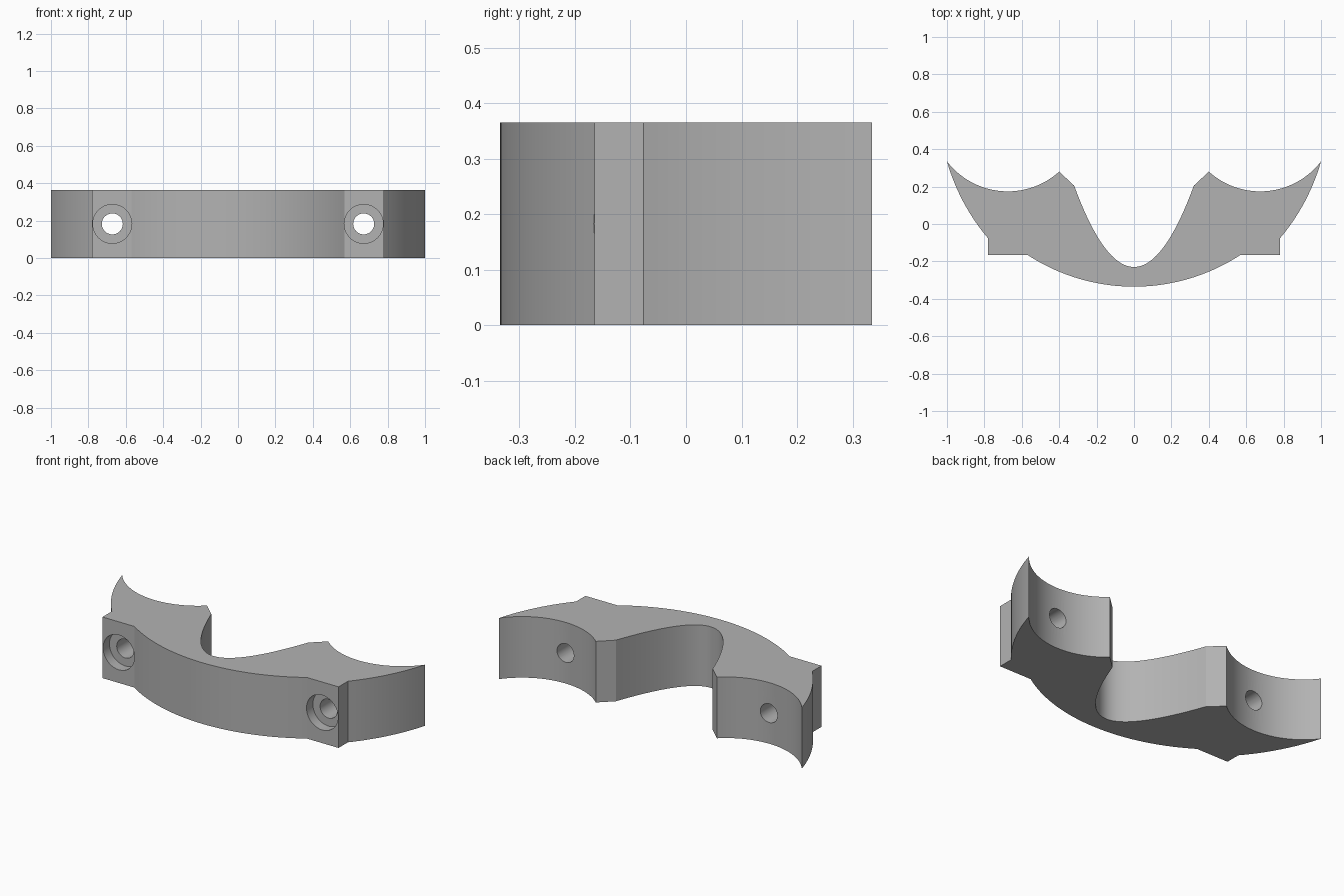
import bpy, bmesh
from math import atan2, cos, sin, hypot, radians
from mathutils import Matrix

cube = bpy.data.objects.get("Cube")
if cube:
    bpy.data.objects.remove(cube)

HEIGHT = 0.365
HOLE_X = 0.672

grey = bpy.data.materials.new("plain grey")
grey.use_nodes = True
colour = (0.45, 0.45, 0.45, 1)
grey.diffuse_color = colour
grey.node_tree.nodes["Principled BSDF"].inputs["Base Color"].default_value = colour


def arc(p, q, sag, n):
    """Points from p to q on an arc bulging by sag to the right of p->q."""
    dx, dy = q[0] - p[0], q[1] - p[1]
    chord = hypot(dx, dy)
    nx, ny = dy / chord, -dx / chord
    r = (chord ** 2 / 4 + sag ** 2) / (2 * sag)
    cx = (p[0] + q[0]) / 2 + nx * (sag - r)
    cy = (p[1] + q[1]) / 2 + ny * (sag - r)
    a = atan2(p[1] - cy, p[0] - cx)
    sweep = (atan2(q[1] - cy, q[0] - cx) - a + 9.42477796) % 6.28318531 - 3.14159265
    return [(cx + r * cos(a + sweep * i / n), cy + r * sin(a + sweep * i / n))
            for i in range(n + 1)]


# Half outline, counter-clockwise from the front centre to the notch centre
belly = arc((-0.57, -0.165), (0.57, -0.165), 0.17, 48)[24:]
wing = arc((0.78, -0.077), (1.0, 0.335), 0.025, 14)
saddle = arc((0.4, 0.28), (1.0, 0.335), 0.132, 32)[::-1]
notch = [(x, -0.23 + 4.25 * x * x) for x in (0.32 * (1 - i / 24) for i in range(25))]
half = belly + [(0.78, -0.165)] + wing + saddle[1:] + notch
outline = half + [(-x, y) for x, y in reversed(half[1:-1])]

# Extruded bracket body
bm = bmesh.new()
base = bm.faces.new([bm.verts.new((x, y, 0)) for x, y in outline])
top = bmesh.ops.extrude_face_region(bm, geom=[base])["geom"]
bmesh.ops.translate(bm, vec=(0, 0, HEIGHT),
                    verts=[v for v in top if isinstance(v, bmesh.types.BMVert)])
bmesh.ops.recalc_face_normals(bm, faces=bm.faces)
mesh = bpy.data.meshes.new("bracket_body")
bm.to_mesh(mesh)
bm.free()
body = bpy.data.objects.new("bracket_body", mesh)
bpy.context.collection.objects.link(body)


def drill(name, x, radius, y0, y1):
    """Cut a round hole along y between y0 and y1."""
    cb = bmesh.new()
    place = Matrix.Translation((x, (y0 + y1) / 2, HEIGHT / 2)) @ Matrix.Rotation(radians(90), 4, 'X')
    bmesh.ops.create_cone(cb, cap_ends=True, segments=48, radius1=radius,
                          radius2=radius, depth=y1 - y0, matrix=place)
    me = bpy.data.meshes.new(name)
    cb.to_mesh(me)
    cb.free()
    ob = bpy.data.objects.new(name, me)
    ob.hide_render = True
    bpy.context.collection.objects.link(ob)
    mod = body.modifiers.new(name, 'BOOLEAN')
    mod.operation = 'DIFFERENCE'
    mod.solver = 'EXACT'
    mod.object = ob
    return ob


# Through holes with counterbores in the front pads
cutters = []
for side in (-1, 1):
    cutters.append(drill("screw_hole_cutter", side * HOLE_X, 0.056, -0.5, 0.5))
    cutters.append(drill("counterbore_cutter", side * HOLE_X, 0.104, -0.5, -0.105))

# Bake the cuts, then shade with sharp edges kept
bpy.context.view_layer.update()
graph = bpy.context.evaluated_depsgraph_get()
cut_mesh = bpy.data.meshes.new_from_object(body.evaluated_get(graph))
body.modifiers.clear()
body.data = cut_mesh
for ob in cutters:
    bpy.data.objects.remove(ob)
body.data.materials.clear()
body.data.materials.append(grey)
for o in bpy.context.selected_objects:
    o.select_set(False)
body.select_set(True)
bpy.context.view_layer.objects.active = body
bpy.ops.object.shade_smooth_by_angle(angle=radians(25))
